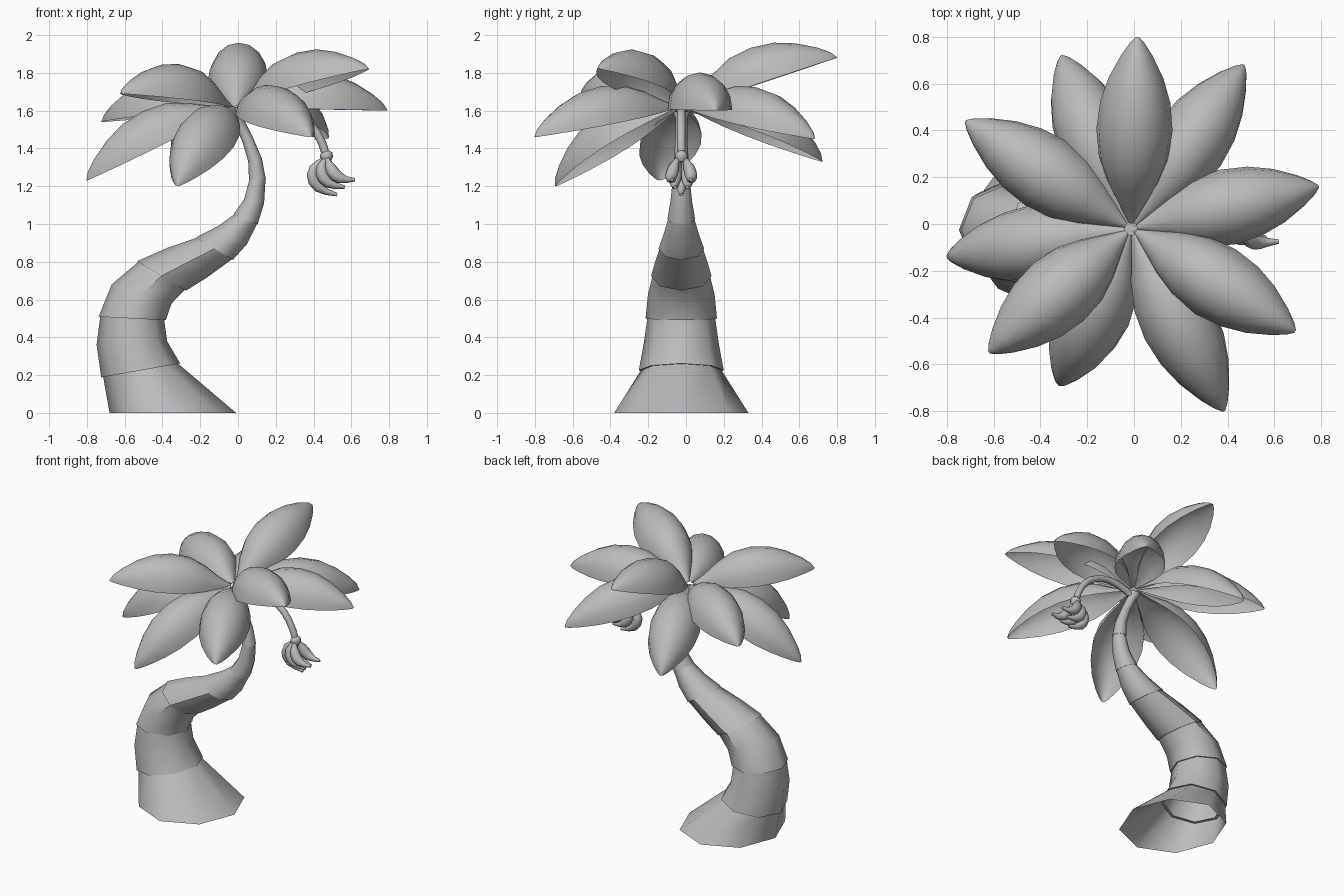
import bpy, bmesh, math
from mathutils import Vector

cube = bpy.data.objects.get("Cube")
if cube:
    bpy.data.objects.remove(cube)

grey = bpy.data.materials.new("plain grey")
grey.use_nodes = True
colour = (0.5, 0.5, 0.5, 1)
grey.diffuse_color = colour
grey.node_tree.nodes["Principled BSDF"].inputs["Base Color"].default_value = colour
Y_MID = -0.025


def skin(name, rings, closed=True, caps=(False, False), angle=50):
    """Bridge rows of points into one smooth surface."""
    bm = bmesh.new()
    rows = [[bm.verts.new(p) for p in ring] for ring in rings]
    n = len(rows[0])
    for a, b in zip(rows, rows[1:]):
        for i in range(n if closed else n - 1):
            j = (i + 1) % n
            bm.faces.new((a[i], a[j], b[j], b[i]))
    if caps[0]:
        bm.faces.new(rows[0][::-1])
    if caps[1]:
        bm.faces.new(rows[-1])
    mesh = bpy.data.meshes.new(name)
    bm.to_mesh(mesh)
    bm.free()
    mesh.materials.append(grey)
    obj = bpy.data.objects.new(name, mesh)
    bpy.context.collection.objects.link(obj)
    bpy.ops.object.select_all(action='DESELECT')
    obj.select_set(True)
    bpy.context.view_layer.objects.active = obj
    bpy.ops.object.shade_smooth_by_angle(angle=math.radians(angle))
    return obj


def trunk_ring(station, scale=1.0):
    """Octagon in a plane leaning towards +x."""
    x, z, r, lean = station
    u = Vector((math.cos(math.radians(lean)), 0, -math.sin(math.radians(lean))))
    c = Vector((x, Y_MID, z))
    turns = [math.tau * i / 8 for i in range(8)]
    return [c + r * scale * (u * math.cos(t) + Vector((0, 1.06 * math.sin(t), 0)))
            for t in turns]


def tube(name, path, radii, sides=8):
    """Round tube along a path, with capped ends."""
    pts = [Vector(p) for p in path]
    rings = []
    for i, (p, r) in enumerate(zip(pts, radii)):
        t = (pts[min(i + 1, len(pts) - 1)] - pts[max(i - 1, 0)]).normalized()
        v = Vector((0, 1, 0))
        v = (v - t * v.dot(t)).normalized()
        u = v.cross(t)
        rings.append([p + r * (u * math.cos(a) + v * math.sin(a))
                      for a in (math.tau * k / sides for k in range(sides))])
    return skin(name, rings, caps=(True, True))


def bezier(a, b, c, d, n):
    a, b, c, d = map(Vector, (a, b, c, d))
    for i in range(n + 1):
        t = i / n
        s = 1 - t
        yield a * s**3 + b * 3 * s * s * t + c * 3 * s * t * t + d * t**3


# Trunk: stacked segments, each given by x, z, radius and lean
segments = [
    [(-.345, 0, .335, 0), (-.515, .225, .208, -10)],
    [(-.515, .225, .208, -10), (-.562, .37, .187, -3), (-.56, .5, .175, 3)],
    [(-.56, .5, .175, 3), (-.51, .63, .166, 18), (-.405, .725, .148, 31)],
    [(-.405, .725, .148, 31), (-.27, .795, .132, 36), (-.125, .87, .112, 32)],
    [(-.125, .87, .112, 32), (-.03, .94, .09, 33), (.04, 1.025, .068, 22)],
    [(.04, 1.025, .068, 22), (.085, 1.12, .054, 10), (.103, 1.235, .044, 0)],
    [(.103, 1.235, .044, 0), (.09, 1.34, .037, -12), (.05, 1.45, .03, -22),
     (-.005, 1.56, .03, -24), (-.015, 1.59, .045, -10)],
]
for i, seg in enumerate(segments):
    rings = [trunk_ring(s) for s in seg]
    if i:
        rings[0] = trunk_ring(seg[0], 1.02)
        rings.insert(0, trunk_ring(seg[0], 0.88))
    if i < len(segments) - 1:
        rings[-1] = trunk_ring(seg[-1], 0.97)
    skin(f"trunk_segment_{i + 1}", rings, caps=(False, i == len(segments) - 1))

# Leaves: arched blades from the crown to each tip
tips = [(.015, .80, 1.88), (.47, .68, 1.45), (-.31, .72, 1.33), (-.72, .44, 1.54),
        (-.80, -.14, 1.23), (-.62, -.55, 1.69), (-.32, -.69, 1.20),
        (.385, -.80, 1.46), (.69, -.46, 1.82), (.79, .16, 1.60)]
# along the blade: fraction, half width, arch height
blade = [(0, .012, .01), (.1, .055, .055), (.22, .108, .125), (.35, .148, .178),
         (.5, .163, .195), (.65, .15, .182), (.78, .117, .142), (.9, .068, .085),
         (.97, .03, .04), (1, .006, .004)]
for i, tip in enumerate(tips):
    tip = Vector(tip)
    crown = Vector((-.012, -.02, 1.615))
    out = tip - crown
    out.z = 0
    root = crown + out.normalized() * .025
    along = tip - root
    side = along.cross(Vector((0, 0, 1))).normalized()
    up = side.cross(along).normalized()
    rows = []
    for t, w, h in blade:
        arc = [math.pi * k / 8 for k in range(9)]
        rows.append([root + along * t + side * w * math.cos(a) + up * h * math.sin(a)
                     for a in arc])
    skin(f"leaf_{i + 1}", rows, closed=False, angle=60)

# Fruit stalk and the knob that holds the bunch
stalk = list(bezier((-.01, Y_MID, 1.57), (.2, Y_MID, 1.68),
                    (.41, Y_MID, 1.6), (.468, Y_MID, 1.36), 10))
tube("fruit_stalk", stalk, [.022] * len(stalk))
tube("fruit_knob", [(.463, Y_MID, 1.385), (.466, Y_MID, 1.372), (.47, Y_MID, 1.35),
                    (.472, Y_MID, 1.33)], [.02, .034, .034, .02])

# Bunch of curved fruit: y spread, tip x, tip z, bend x, bend z
bunch = [(-.05, .62, 1.235, .5, 1.22), (.05, .62, 1.235, .5, 1.22),
         (-.032, .565, 1.195, .43, 1.2), (.032, .565, 1.195, .43, 1.2),
         (0, .525, 1.155, .37, 1.18)]
thickness = [.012, .018, .029, .033, .033, .029, .018, .009]
for i, (dy, tx, tz, bx, bz) in enumerate(bunch):
    path = bezier((.47, Y_MID + dy * .3, 1.35), (bx - .01, Y_MID + dy, 1.3),
                  (bx, Y_MID + dy * 1.2, bz), (tx, Y_MID + dy, tz), 7)
    tube(f"fruit_{i + 1}", path, thickness)
